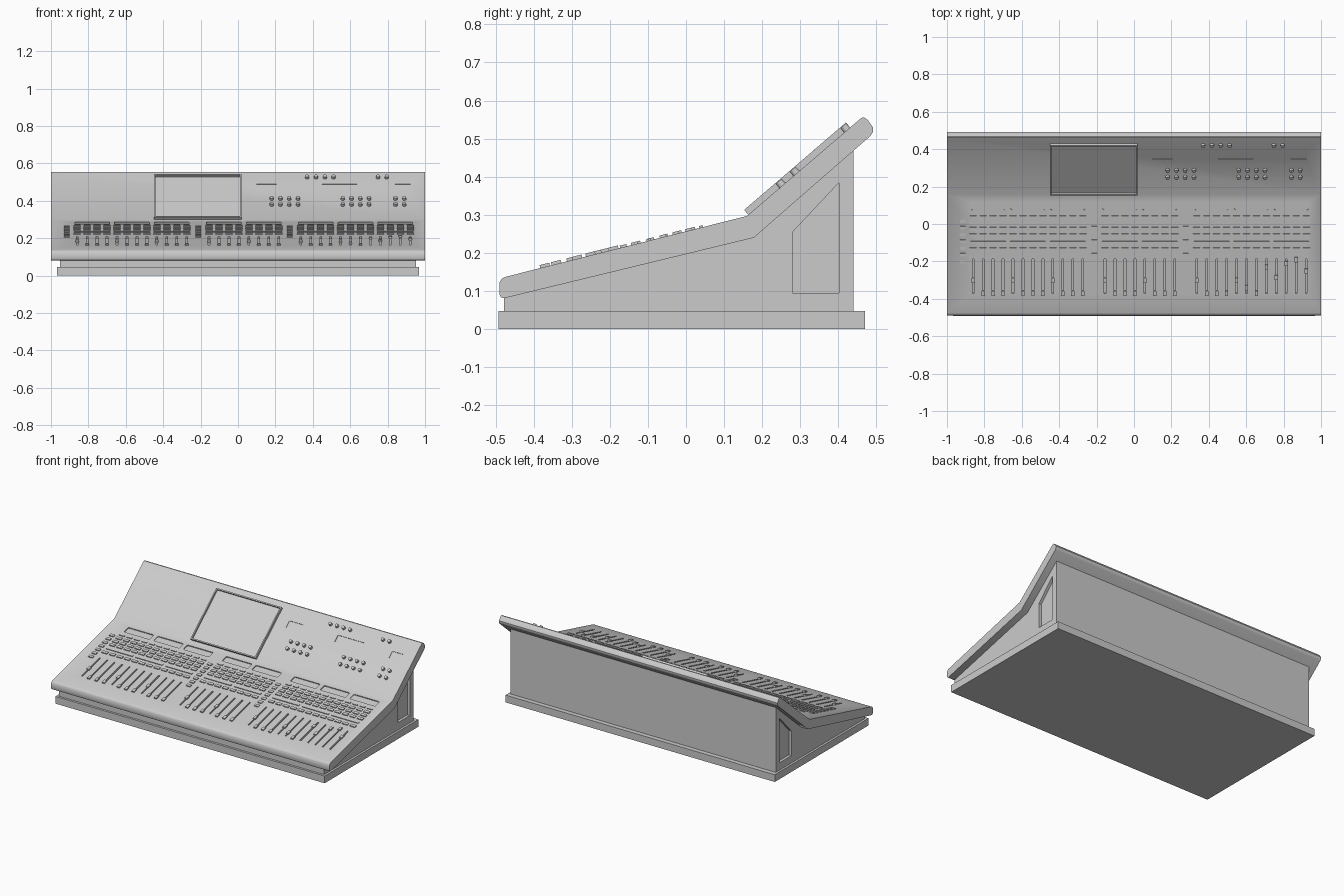
import bpy, bmesh
from math import atan2, cos, sin, pi
from mathutils import Matrix, Vector

if "Cube" in bpy.data.objects:
    bpy.data.objects.remove(bpy.data.objects["Cube"])

# Side profile key points (y, z): front lip, crease, top edge
FRONT, CREASE, TOP = (-0.475, 0.137), (0.16, 0.297), (0.455, 0.55)
A_LOW = atan2(CREASE[1] - FRONT[1], CREASE[0] - FRONT[0])
A_UP = atan2(TOP[1] - CREASE[1], TOP[0] - CREASE[0])


def frame(angle):
    return Matrix.Translation((0, *CREASE)) @ Matrix.Rotation(angle, 4, 'X')


LOW, UP = frame(A_LOW), frame(A_UP)


def along(y, angle):
    """Distance up the sloped surface for a world y."""
    return (y - CREASE[0]) / cos(angle)


def prism(bm, pts, vec):
    face = bm.faces.new([bm.verts.new(p) for p in pts])
    new = bmesh.ops.extrude_face_region(bm, geom=[face])["geom"]
    bmesh.ops.translate(bm, vec=vec, verts=[g for g in new if isinstance(g, bmesh.types.BMVert)])
    return [g for g in new if isinstance(g, bmesh.types.BMFace)][0]


def plate(bm, m, x, y, w, d, h0, h1, r=0.0):
    """Rounded rectangular block lying on a sloped surface."""
    pts = []
    for sx, sy, a0 in ((1, 1, 0), (-1, 1, pi / 2), (-1, -1, pi), (1, -1, 1.5 * pi)):
        for k in range(4 if r else 1):
            a = a0 + k * pi / 6
            pts.append(m @ Vector((x + sx * (w / 2 - r) + r * cos(a),
                                   y + sy * (d / 2 - r) + r * sin(a), h0)) if r else
                       m @ Vector((x + sx * w / 2, y + sy * d / 2, h0)))
    return prism(bm, pts, m.to_3x3() @ Vector((0, 0, h1 - h0)))


def low(bm, x, y, w, d, h0, h1, r=0.0):
    return plate(bm, LOW, x, along(y, A_LOW), w, d, h0, h1, r)


def finish(name, bm):
    bmesh.ops.recalc_face_normals(bm, faces=bm.faces)
    me = bpy.data.meshes.new(name)
    bm.to_mesh(me)
    bm.free()
    ob = bpy.data.objects.new(name, me)
    bpy.context.collection.objects.link(ob)
    return ob


def extrude_profile(name, pts, x0, x1):
    bm = bmesh.new()
    prism(bm, [(x0, y, z) for y, z in pts], (x1 - x0, 0, 0))
    return finish(name, bm)


def activate(ob):
    bpy.ops.object.select_all(action='DESELECT')
    ob.select_set(True)
    bpy.context.view_layer.objects.active = ob


def cut(ob, cutter):
    cutter.hide_render = True
    mod = ob.modifiers.new("cut", 'BOOLEAN')
    mod.operation, mod.solver, mod.object = 'DIFFERENCE', 'EXACT', cutter
    activate(ob)
    bpy.ops.object.modifier_apply(modifier=mod.name)
    bpy.data.objects.remove(cutter)


def smooth(ob):
    activate(ob)
    bpy.ops.object.shade_smooth_by_angle(angle=0.6)


# Plinth and cabinet body
extrude_profile("plinth", [(-0.492, 0), (0.47, 0), (0.47, 0.047), (-0.492, 0.047)], -0.967, 0.967)
body = extrude_profile("cabinet_body", [(-0.478, 0.047), (0.44, 0.047), (0.44, 0.475),
                                        (0.175, 0.248), (-0.478, 0.09)], -0.953, 0.953)

# Recessed side access panels
PANEL = [(0.28, 0.095), (0.402, 0.095), (0.402, 0.385), (0.28, 0.255)]
for side in (-1, 1):
    cut(body, extrude_profile("panel_cutter", PANEL, side * 0.935, side * 1.0))

# Bent console top with rounded lips
console = extrude_profile("console_top", [
    (-0.478, 0.081), (0.178, 0.24), (0.484, 0.507), (0.491, 0.518), (0.491, 0.529),
    (0.478, 0.548), (0.469, 0.555), (0.462, 0.555), TOP, CREASE, FRONT,
    (-0.484, 0.132), (-0.489, 0.124), (-0.490, 0.092), (-0.486, 0.084)], -1, 1)

# Channel layout: banks of four faders in three groups
STEP, BANK = 0.0533, 0.2132
banks = [x + BANK * i for x, n in ((-0.86, 3), (-0.155, 2), (0.335, 3)) for i in range(n)]
faders = [b + STEP * i for b in banks for i in range(4)]

# Recesses: bank displays, fader slots, label slots, small upper displays
bm = bmesh.new()
for b in banks:
    low(bm, b + 1.5 * STEP, 0.0975, 0.185, 0.047, -0.006, 0.02, 0.008)
for x in faders:
    low(bm, x, -0.28, 0.009, 0.19, -0.012, 0.02)
for x0, x1 in ((0.1, 0.205), (0.45, 0.635), (0.84, 0.922)):
    plate(bm, UP, (x0 + x1) / 2, along(0.366, A_UP), x1 - x0, 0.048, -0.004, 0.02)
cut(console, finish("recess_cutter", bm))
smooth(console)

# Fader caps: first of each bank raised, a few others set by hand
bm = bmesh.new()
special = {25: -0.34, 29: -0.21, 27: -0.23, 30: -0.19, 31: -0.25, 28: -0.285}
for i, x in enumerate(faders):
    y = special.get(i, -0.30 if i % 4 == 0 else -0.37)
    low(bm, x, y, 0.018, 0.026, -0.003, 0.008)
finish("fader_caps", bm)

# Channel buttons and long divider strips
bm = bmesh.new()
for x in faders:
    low(bm, x, 0.040, 0.036, 0.010, -0.003, 0.005)
    for y in (0.008, -0.026, -0.060, -0.135):
        low(bm, x, y, 0.038, 0.018, -0.003, 0.006)
finish("channel_buttons", bm)
bm = bmesh.new()
for b in banks:
    low(bm, b + 1.5 * STEP, -0.098, 0.19, 0.012, -0.003, 0.005)
finish("bank_strips", bm)

# Columns of section buttons beside each group
bm = bmesh.new()
for x in (-0.915, -0.213, 0.276):
    for i in range(7):
        low(bm, x, -0.2 + 0.036 * i, 0.03, 0.018, -0.003, 0.006)
finish("section_buttons", bm)

# Main screen: raised bezel with sunken display
bm = bmesh.new()
face = plate(bm, UP, -0.216, 0.181, 0.468, 0.352, -0.003, 0.017)
bmesh.ops.recalc_face_normals(bm, faces=bm.faces)
bmesh.ops.inset_region(bm, faces=[face], thickness=0.011)
new = bmesh.ops.extrude_face_region(bm, geom=[face])["geom"]
bmesh.ops.translate(bm, vec=UP.to_3x3() @ Vector((0, 0, -0.012)),
                    verts=[g for g in new if isinstance(g, bmesh.types.BMVert)])
if face.is_valid:
    bmesh.ops.delete(bm, geom=[face], context='FACES_ONLY')
finish("main_screen", bm)

# Rotary knobs on the upper panel
bm = bmesh.new()
spots = [(0.37 + 0.047 * i, 0.423) for i in range(4)] + [(0.748, 0.423), (0.795, 0.423)]
for y in (0.29, 0.253):
    spots += [(x0 + 0.047 * i, y) for x0, n in ((0.18, 4), (0.56, 4), (0.842, 2)) for i in range(n)]
for x, y in spots:
    bmesh.ops.create_cone(bm, cap_ends=True, segments=20, radius1=0.011, radius2=0.010, depth=0.018,
                          matrix=UP @ Matrix.Translation((x, along(y, A_UP), 0.006)))
smooth(finish("rotary_knobs", bm))
